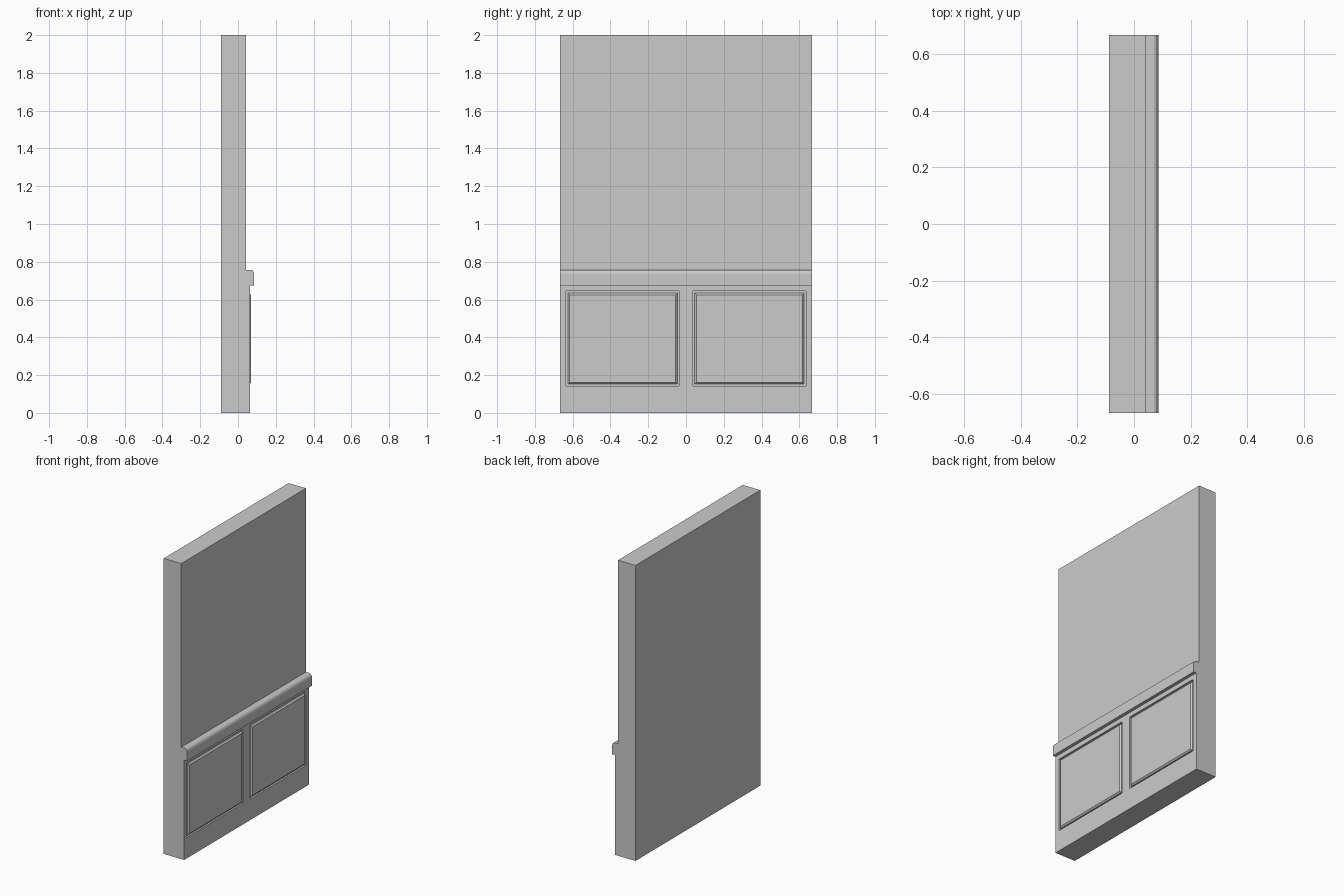
import bpy, bmesh

if "Cube" in bpy.data.objects:
    bpy.data.objects.remove(bpy.data.objects["Cube"])

HALF = 0.667            # half the wall length along y
FRONT = 0.064           # front plane of the lower wainscot
FLOOR = 0.052           # bottom of the panel recesses


def make_object(name, bm):
    bmesh.ops.recalc_face_normals(bm, faces=bm.faces)
    mesh = bpy.data.meshes.new(name)
    bm.to_mesh(mesh)
    bm.free()
    obj = bpy.data.objects.new(name, mesh)
    bpy.context.collection.objects.link(obj)
    return obj


def extrude_profile(name, points):
    """Extrude an (x, z) profile along the length of the wall."""
    bm = bmesh.new()
    face = bm.faces.new([bm.verts.new((x, -HALF, z)) for x, z in points])
    geom = bmesh.ops.extrude_face_region(bm, geom=[face])["geom"]
    verts = [v for v in geom if isinstance(v, bmesh.types.BMVert)]
    bmesh.ops.translate(bm, verts=verts, vec=(0, 2 * HALF, 0))
    return make_object(name, bm)


def raised_block(name, y0, y1, z0, z1, levels):
    """Stack rectangles facing +x; levels are (x, inset) pairs."""
    bm = bmesh.new()
    rings = []
    for x, i in levels:
        corners = [(y0 + i, z0 + i), (y1 - i, z0 + i),
                   (y1 - i, z1 - i), (y0 + i, z1 - i)]
        rings.append([bm.verts.new((x, y, z)) for y, z in corners])
    for a, b in zip(rings, rings[1:]):
        for k in range(4):
            n = (k + 1) % 4
            bm.faces.new((a[k], a[n], b[n], b[k]))
    bm.faces.new(rings[0])
    bm.faces.new(rings[-1])
    return make_object(name, bm)


# Wall body: thin upper wall stepping out to the wainscot
wall = extrude_profile("wall", [
    (-0.089, 0), (FRONT, 0), (FRONT, 0.70), (0.042, 0.70),
    (0.042, 2.0), (-0.089, 2.0)])

# Chair rail with rounded upper edge
extrude_profile("chair_rail", [
    (0.041, 0.675), (0.086, 0.675), (0.086, 0.737), (0.083, 0.746),
    (0.078, 0.753), (0.070, 0.757), (0.041, 0.757)])

# Two recesses, each holding a bevelled raised panel
for side, y0, y1 in (("left", -0.635, -0.036), ("right", 0.036, 0.635)):
    cutter = raised_block("recess_cutter", y0, y1, 0.142, 0.644,
                          [(FLOOR, 0), (0.2, 0)])
    mod = wall.modifiers.new("recess", "BOOLEAN")
    mod.operation = "DIFFERENCE"
    mod.solver = "EXACT"
    mod.object = cutter
    bpy.context.view_layer.objects.active = wall
    bpy.ops.object.modifier_apply(modifier=mod.name)
    bpy.data.objects.remove(cutter)
    raised_block("panel_" + side, y0 + 0.010, y1 - 0.010, 0.152, 0.634,
                 [(FLOOR - 0.002, 0), (0.060, 0), (0.069, 0.009)])
